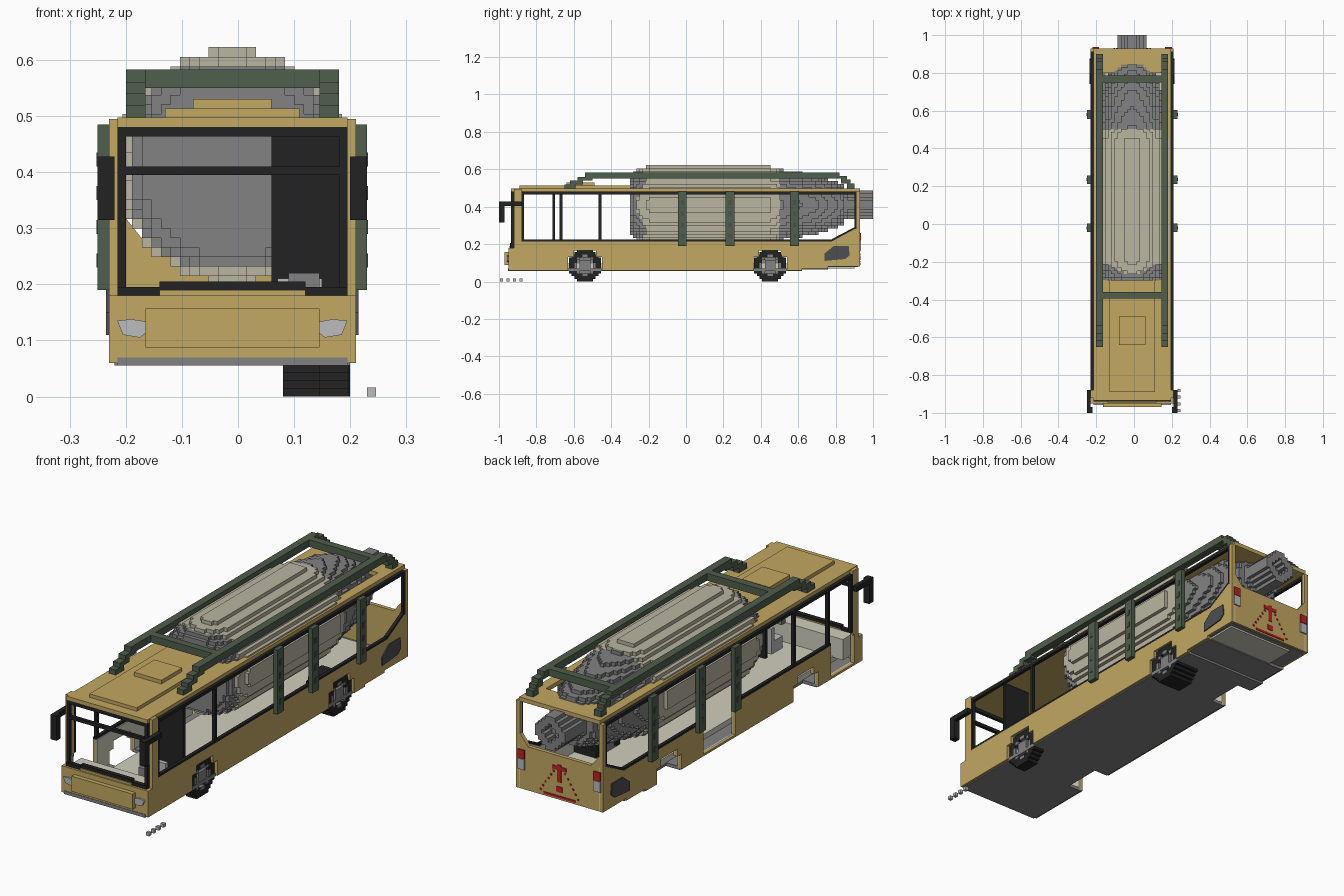
import bpy, bmesh, math

cube = bpy.data.objects.get("Cube")
if cube:
    bpy.data.objects.remove(cube, do_unlink=True)


def material(name, r, g, b):
    lin = [((c / 255 + 0.055) / 1.055) ** 2.4 for c in (r, g, b)] + [1]
    m = bpy.data.materials.new(name)
    m.use_nodes = True
    m.diffuse_color = lin
    m.node_tree.nodes["Principled BSDF"].inputs["Base Color"].default_value = lin
    return m


YELLOW = material("ochre_yellow", 194, 168, 98)
BLACK = material("rubber_black", 34, 34, 34)
GREY = material("mid_grey", 130, 130, 130)
BEIGE = material("armour_beige", 186, 182, 162)
GREEN = material("frame_green", 80, 94, 76)
RED = material("signal_red", 190, 35, 35)
LIGHT = material("lamp_grey", 188, 188, 188)
DARK = material("vent_grey", 78, 78, 82)
CREAM = material("lining_cream", 208, 206, 190)

CX = -0.01          # centre line of the bus
LEFT, RIGHT = 0.21, -0.23


def finish(name, bm, mats):
    bmesh.ops.recalc_face_normals(bm, faces=bm.faces)
    me = bpy.data.meshes.new(name)
    bm.to_mesh(me)
    bm.free()
    for m in mats:
        me.materials.append(m)
    ob = bpy.data.objects.new(name, me)
    bpy.context.collection.objects.link(ob)
    return ob


def boxes(name, mat, *spans):
    """Each span is x0, x1, y0, y1, z0, z1."""
    bm = bmesh.new()
    for x0, x1, y0, y1, z0, z1 in spans:
        vs = bmesh.ops.create_cube(bm, size=1)["verts"]
        for v in vs:
            v.co = (x1 if v.co.x > 0 else x0, y1 if v.co.y > 0 else y0, z1 if v.co.z > 0 else z0)
    return finish(name, bm, [mat])


def prism(name, mat, pts, a, b, axis="x"):
    """Extrude a profile: (y, z) along x, or (x, z) along y."""
    bm = bmesh.new()
    place = (lambda p, t: (t, p[0], p[1])) if axis == "x" else (lambda p, t: (p[0], t, p[1]))
    ends = [[bm.verts.new(place(p, t)) for p in pts] for t in (a, b)]
    for ring in ends:
        bm.faces.new(ring)
    for i in range(len(pts)):
        j = (i + 1) % len(pts)
        bm.faces.new((ends[0][i], ends[0][j], ends[1][j], ends[1][i]))
    return finish(name, bm, [mat])


def blocks(name, mats, origin, counts, size, rule):
    """Solid of stepped blocks; rule gives a material index or None."""
    cells = {}
    for i in range(counts[0]):
        for j in range(counts[1]):
            for k in range(counts[2]):
                m = rule(*[origin[a] + (n + 0.5) * size[a] for a, n in enumerate((i, j, k))])
                if m is not None:
                    cells[i, j, k] = m
    bm, verts = bmesh.new(), {}
    for c, m in cells.items():
        for a in range(3):
            for s in (0, 1):
                near = list(c)
                near[a] += 2 * s - 1
                if tuple(near) in cells:
                    continue
                ring = []
                for u, w in ((0, 0), (1, 0), (1, 1), (0, 1)):
                    p = list(c)
                    p[a] += s
                    p[(a + 1) % 3] += u
                    p[(a + 2) % 3] += w
                    p = tuple(p)
                    if p not in verts:
                        verts[p] = bm.verts.new([origin[n] + p[n] * size[n] for n in range(3)])
                    ring.append(verts[p])
                f = bm.faces.new(ring if s else ring[::-1])
                f.material_index = m
    return finish(name, bm, mats)


# Side skirts with stepped wheel arches; the right one has door gaps
WHEELS = (-0.54, 0.45)
ARCH = [(-.09, .06), (-.09, .13), (-.06, .13), (-.06, .165), (.06, .165), (.06, .13), (.09, .13), (.09, .06)]
DOORS = ((-0.03, 0.2), (-0.89, -0.72))
base = [(-.95, .06)] + [(c + y, z) for c in WHEELS for y, z in ARCH]
base += [(.62, .06), (.62, .07), (.76, .07), (.76, .08), (.93, .08), (.93, .28), (.9, .28), (.78, .215)]
gaps = [p for a, b in DOORS for p in ((b, .215), (b, .07), (a, .07), (a, .215))]
end = [(-.92, .215), (-.92, .18), (-.95, .18)]
for side, outer, inward, profile in (("left", LEFT, -1, base + end), ("right", RIGHT, 1, base + gaps + end)):
    prism(side + "_skirt", YELLOW, profile, outer, outer + inward * .015)
    prism(side + "_lining", CREAM, profile[1:-3] + [(-.9, .215), (-.9, .06)],
          outer + inward * .015, outer + inward * .02)
    # Yellow corner posts and black window frames
    x0, x1 = sorted((outer, outer + inward * .015))
    boxes(side + "_posts", YELLOW, (x0, x1, -.92, -.88, .2, .495), (x0, x1, .912, .93, .28, .48))
    sills = [(-.88, .78)] if side == "left" else [(-.72, -.03), (.2, .78)]
    boxes(side + "_window_frame", BLACK, *[(x0, x1, a, b, .213, .225) for a, b in sills],
          (x0, x1, -.88, .912, .465, .48), (x0, x1, -.88, -.867, .215, .47),
          (x0, x1, .9, .912, .28, .47), (x0, x1, -.467, -.453, .22, .47))
    prism(side + "_frame_slope", BLACK, [(.78, .213), (.9, .275), (.9, .29), (.78, .227)], x0, x1)
    # Engine vent and green side struts with slots
    out = outer - inward * .005
    prism(side + "_vent", DARK, [(.74, .11), (.85, .12), (.875, .14), (.87, .19), (.79, .19), (.74, .15)], outer, out)
    strut = outer - inward * .02
    ys = (-.02, .235, .58)
    sx = sorted((outer, strut))
    boxes(side + "_struts", GREEN, *[(*sx, y - .023, y + .023, .19, .485) for y in ys])
    px = sorted((strut, strut - inward * .002))
    boxes(side + "_strut_slots", DARK, *[(*px, y - .008, y + .008, z, z + .025) for y in ys
                                         for z in (.23, .29, .35, .41)])
    # Mirrors
    mx = sorted((outer + inward * .01, outer - inward * .02))
    boxes(side + "_mirror", BLACK, (*mx, -1, -.97, .315, .428), (*sx, -.98, -.88, .405, .428))

boxes("front_door_post", BLACK, (RIGHT, RIGHT + .015, -.715, -.7, .22, .47))

# Floor with gaps on the right side at the wheel arches, and stepped tail
boxes("floor", GREY, (-.15, .2, -.94, .62, .055, .07), (-.22, -.15, -.94, -.63, .055, .07),
      (-.22, -.15, -.45, .36, .055, .07), (-.22, -.15, .54, .62, .055, .07),
      (-.22, .2, .62, .76, .065, .08), (-.22, .2, .76, .92, .078, .092))
boxes("floor_cover", CREAM, (-.15, .19, -.9, .9, .07, .095))

# Front panel, bumper and headlights
boxes("front_panel", YELLOW, (RIGHT, LEFT, -.95, -.92, .07, .18), (-.14, .12, -.945, -.92, .18, .19))
boxes("front_apron", GREY, (-.215, .195, -.952, -.93, .055, .07))
boxes("bumper", YELLOW, (-.165, .145, -.97, -.95, .087, .157))
for side, s in (("left", 1), ("right", -1)):
    lamp = [(CX + s * x, z) for x, z in ((.145, .12), (.165, .105), (.195, .11), (.205, .135), (.18, .138), (.145, .132))]
    prism(side + "_headlight", LIGHT, lamp, -.958, -.949, "y")

# Windscreen frame
boxes("windscreen_frame", BLACK, (-.215, .195, -.935, -.92, .463, .48), (-.215, .195, -.935, -.92, .395, .41),
      (-.215, -.2, -.935, -.92, .18, .47), (.18, .195, -.935, -.92, .18, .47),
      (-.215, -.13, -.94, -.92, .177, .195), (.11, .195, -.94, -.92, .177, .195),
      (-.14, .12, -.94, -.92, .19, .205))

# Driver area
boxes("dashboard", CREAM, (-.2, .18, -.92, -.85, .09, .185))
boxes("driver_seat", LIGHT, (.07, .15, -.8, -.72, .09, .15), (.07, .15, -.74, -.72, .15, .21))
boxes("steering_wheel", GREY, (.09, .145, -.85, -.82, .185, .22))
boxes("cab_partition", BLACK, (.06, .195, -.675, -.66, .1, .47))

# Roof with a long opening
boxes("roof", YELLOW, (-.215, .195, -.935, -.29, .478, .497), (-.215, -.17, -.3, .8, .478, .497),
      (.15, .195, -.3, .8, .478, .497), (-.215, .195, .8, .93, .478, .497))
boxes("roof_panel", YELLOW, (-.13, .11, -.89, -.29, .497, .513))
boxes("roof_hatch", YELLOW, (-.08, .06, -.64, -.49, .513, .53))

# Rear panel with open window
half = [(.22, .08), (.22, .478), (.2, .478), (.2, .33), (.16, .28)]
rear = [(CX + x, z) for x, z in half] + [(CX - x, z) for x, z in reversed(half)]
prism("rear_panel", YELLOW, rear, .912, .93, "y")
for s in (1, -1):
    xs = sorted((CX + s * .175, CX + s * .21))
    boxes("tail_lamp_red", RED, (*xs, .93, .936, .22, .26))
    boxes("tail_lamp_white", LIGHT, (*xs, .93, .936, .17, .218))

# Painted warning sign at the rear
dots = [(CX + s * (.03 + .013 * i), .205 - .02 * i) for s in (1, -1) for i in range(6)]
boxes("warning_sign", RED, (-.09, .07, .93, .933, .088, .098), (-.02, 0, .93, .933, .16, .24),
      (-.045, .025, .93, .933, .215, .232), (-.025, .005, .93, .933, .115, .14),
      *[(x - .004, x + .004, .93, .933, z - .004, z + .004) for x, z in dots])

# Green roof rails with stepped ends and cross bars
rail = [(-.65, .497), (-.65, .52), (-.62, .52), (-.62, .54), (-.58, .54), (-.58, .56), (-.54, .56), (-.54, .583),
        (.82, .583), (.82, .565), (.86, .565), (.86, .545), (.88, .545), (.88, .525), (.9, .525), (.9, .497),
        (.86, .497), (.86, .525), (.83, .525), (.83, .55), (-.5, .55), (-.5, .54), (-.55, .54), (-.55, .52),
        (-.59, .52), (-.59, .497)]
for side, x in (("left", .145), ("right", -.2)):
    prism(side + "_roof_rail", GREEN, rail, x, x + .035)
boxes("rail_cross_bars", GREEN, (-.17, .15, -.395, -.36, .55, .583), (-.17, .15, .75, .785, .55, .583))

# Wheels on the left side
def wheel_rule(yc):
    def rule(x, y, z):
        d = math.hypot(y - yc, z - .086)
        if d > .088 or (x > .19 and .035 < d < .05):
            return None
        return 1 if d < .052 else 0
    return rule


for name, yc, x0, n in (("front_wheel", WHEELS[0], .145, 4), ("rear_wheel", WHEELS[1], .08, 9)):
    blocks(name, [BLACK, GREY], (x0, yc - .086, 0), (n, 12, 12), (.0133, .01433, .01433), wheel_rule(yc))

# Large stepped capsule with tail nozzle
PROFILE = [(-.31, .15), (-.27, .185), (-.2, .207), (.45, .207), (.52, .187), (.7, .155), (.83, .115),
           (.86, .072), (1.01, .072)]


def capsule_rule(x, y, z):
    d = math.hypot(x - CX, z - .41)
    for (ya, ra), (yb, rb) in zip(PROFILE, PROFILE[1:]):
        if ya <= y < yb:
            r = ra + (rb - ra) * (y - ya) / (yb - ya)
    if d > r or (y > .94 and d < .035):
        return None
    corner = math.sin(2 * math.atan2(z - .41, x - CX)) ** 2
    return 1 if -.265 + .05 * corner < y < .5 and d > .1 else 0


blocks("capsule", [GREY, BEIGE], (CX - .2125, -.3, .1975), (25, 76, 25), (.017, .0171, .017), capsule_rule)

# Loose little blocks beside the front corner
boxes("loose_blocks", LIGHT, *[(.23, .246, y, y + .016, 0, .016) for y in (-.995, -.96, -.925, -.89)])
